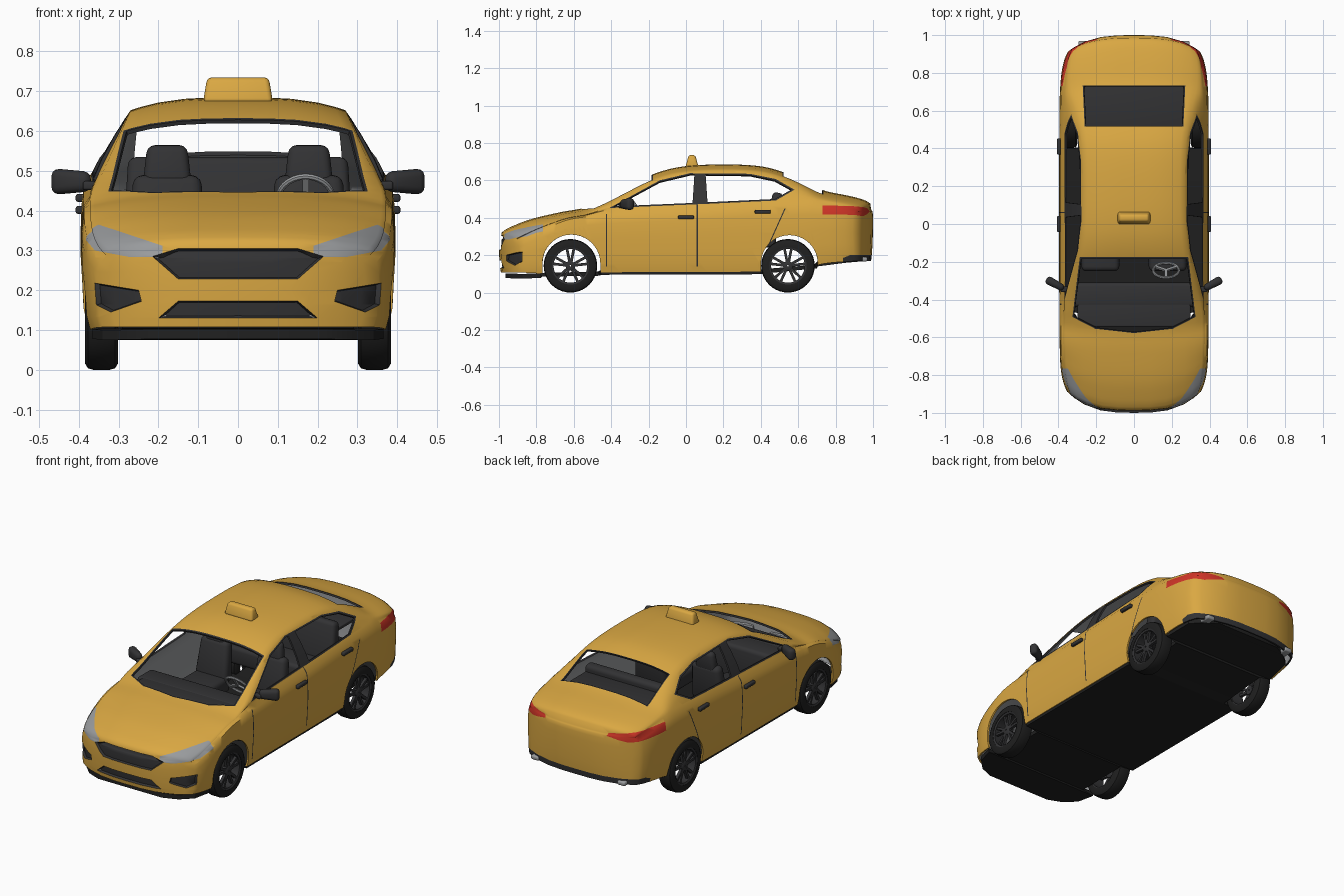
import bpy, bmesh, math
from mathutils import Vector, Matrix

if "Cube" in bpy.data.objects:
    bpy.data.objects.remove(bpy.data.objects["Cube"])

def material(name, rgb):
    m = bpy.data.materials.new(name)
    m.diffuse_color = (*rgb, 1)
    m.use_nodes = True
    m.node_tree.nodes["Principled BSDF"].inputs["Base Color"].default_value = m.diffuse_color
    return m

YELLOW = material("taxi_yellow", (0.70, 0.39, 0.055))
DARK = material("dark_grey", (0.032, 0.032, 0.034))
RED = material("lamp_red", (0.62, 0.035, 0.02))
GREY = material("light_grey", (0.32, 0.33, 0.34))
BLACK = material("black", (0.014, 0.014, 0.014))

def finish(name, bm, mats, angle=40, solid=0):
    me = bpy.data.meshes.new(name)
    bm.to_mesh(me)
    bm.free()
    for m in mats:
        me.materials.append(m)
    ob = bpy.data.objects.new(name, me)
    bpy.context.collection.objects.link(ob)
    if solid:  # thicken the sheet inward; the inside takes the last material
        mod = ob.modifiers.new("thickness", 'SOLIDIFY')
        mod.thickness, mod.offset, mod.material_offset = solid, -1, len(mats)
        dg = bpy.context.evaluated_depsgraph_get()
        ob.data = bpy.data.meshes.new_from_object(ob.evaluated_get(dg))
        ob.modifiers.clear()
    ob.data.shade_smooth()
    ob.data.set_sharp_from_angle(angle=math.radians(angle))
    return ob

def box(name, loc, size, mat, bevel=0.01, taper=(1, 1), rot=(0, 0, 0)):
    bm = bmesh.new()
    bmesh.ops.create_cube(bm, size=1)
    for v in bm.verts:
        if v.co.z > 0:
            v.co.x *= taper[0]
            v.co.y *= taper[1]
        v.co = Vector(a * b for a, b in zip(v.co, size))
    bmesh.ops.bevel(bm, geom=bm.edges[:], offset=bevel, segments=3, profile=0.5, affect='EDGES')
    ob = finish(name, bm, [mat], 60)
    ob.location, ob.rotation_euler = loc, rot
    return ob

def curve(*pts):
    """Smooth function through (y, value) keys."""
    def slope(i):
        a, b = pts[max(i - 1, 0)], pts[min(i + 1, len(pts) - 1)]
        return (b[1] - a[1]) / (b[0] - a[0])
    def f(y):
        i = 0
        while i < len(pts) - 2 and y > pts[i + 1][0]:
            i += 1
        (a, p), (b, q) = pts[i], pts[i + 1]
        d, t = b - a, (y - a) / (b - a)
        return ((2*t**3 - 3*t*t + 1) * p + (t**3 - 2*t*t + t) * d * slope(i)
                + (3*t*t - 2*t**3) * q + (t**3 - t*t) * d * slope(i + 1))
    return f

# ---- body shell: cross-sections along y, with rounded ends ----
width = curve((-1, .345), (-.95, .375), (-.85, .39), (-.6, .395), (.6, .395), (.85, .387), (.95, .37), (1, .34))
bottom = curve((-1, .108), (-.8, .1), (-.4, .108), (.4, .113), (.65, .13), (.8, .155), (1, .17))
shoulder = curve((-1, .26), (-.9, .325), (-.7, .385), (-.5, .408), (-.3, .42), (0, .435), (.4, .46),
                 (.7, .465), (.9, .445), (1, .41))
top = curve((-1, .31), (-.97, .333), (-.94, .35), (-.83, .392), (-.67, .43), (-.55, .452), (-.43, .5), (-.3, .57),
            (-.17, .635), (-.03, .672), (.18, .685), (.4, .675), (.53, .64), (.64, .59), (.74, .545),
            (.88, .515), (.96, .492), (1, .465))
crown = curve((-1, .02), (-.6, .03), (-.3, .033), (.5, .032), (.8, .03), (1, .025))
U = [.9, .75, .5, .25, 0]
SIDE = [(.955, 0), (.98, .15), (.988, .35), (1, .6), (.995, .85), (.98, 1)]

def half_section(y):
    w, zb, zs, zt = width(y), bottom(y), shoulder(y), top(y)
    k = w / .395
    ze = max(zt - crown(y), zs + .014)
    xe = (.36 - .45 * max(0, ze - .45)) * k
    pts = [(w * a, zb + (zs - zb) * t) for a, t in SIDE]
    bx, bz = .368 * k, zs + min(.028, .5 * (ze - zs))
    pts.append((bx, bz))
    for t in (.33, .67, 1):
        pts.append((bx + (xe - bx) * t + .008 * math.sin(math.pi * t), bz + (ze - bz) * t))
    return pts + [(xe * u, ze + (zt - ze) * (1 - u**3)) for u in U]

def warp(x, y, z):
    r = (abs(x) / .39) ** 3
    t = min(1, max(0, (-.45 - y) / .535 if y < 0 else (y - .5) / .485))
    return (x, y + (.13 if y < 0 else -.1) * r * t * t * (3 - 2 * t), z)

bm = bmesh.new()
NS, END, N = 10, .985, 64
rings = []
for s in range(N + 1):
    t = s / N * 2 - 1
    y = END * (.5 * t + .5 * math.sin(math.pi / 2 * t))
    h = half_section(y)
    rings.append([bm.verts.new(warp(x, y, z)) for x, z in h + [(-x, z) for x, z in h[-2::-1]]])
for a, b in zip(rings, rings[1:]):
    for i in range(len(a) - 1):
        bm.faces.new((a[i], a[i + 1], b[i + 1], b[i]))
cols = U + [-u for u in U[-2::-1]]
for ring, sg in ((rings[0], -1), (rings[-1], 1)):   # nose and tail faces
    h = half_section(sg * END)
    rows = []
    for i in range(NS - 1):
        mid = [bm.verts.new(warp(h[i][0] * u, sg * (END + .015 * math.sin(math.pi * (i + 1) / NS) * (1 - u**4)), h[i][1]))
               for u in cols]
        rows.append([ring[i]] + mid + [ring[-1 - i]])
    rows.append(ring[NS - 1:len(ring) - NS + 1])
    for a, b in zip(rows, rows[1:]):
        for i in range(len(a) - 1):
            bm.faces.new((a[i], a[i + 1], b[i + 1], b[i]))
bmesh.ops.recalc_face_normals(bm, faces=bm.faces[:])
bm.faces.ensure_lookup_table()
if max(bm.faces, key=lambda f: f.calc_center_median().z).normal.z < 0:
    bmesh.ops.reverse_faces(bm, faces=bm.faces[:])

def cut(poly, axes, keep, mat=None, extra=(), recess=0):
    """Cut a convex outline into the shell; paint the inside, or delete it if mat is None."""
    planes = [(Vector(c), Vector(n)) for c, n in extra]
    cx, cy = (sum(p[i] for p in poly) / len(poly) for i in (0, 1))
    for p, q in zip(poly, poly[1:] + poly[:1]):
        n2 = Vector((q[1] - p[1], p[0] - q[0])).normalized()
        if n2.dot(Vector((p[0] - cx, p[1] - cy))) < 0:
            n2 = -n2
        co, no = Vector(), Vector()
        for k, ax in enumerate(axes):
            co[ax], no[ax] = p[k], n2[k]
        planes.append((co, no))
    def touching():
        return [f for f in bm.faces if keep(f.calc_center_median()) and
                all(min((v.co - c).dot(n) for v in f.verts) < -1e-5 for c, n in planes)]
    for c, n in planes:
        fs = touching()
        geom = set(fs) | {e for f in fs for e in f.edges} | {v for f in fs for v in f.verts}
        bmesh.ops.bisect_plane(bm, geom=list(geom), dist=1e-5, plane_co=c, plane_no=n)
    fs = [f for f in touching() if all((f.calc_center_median() - c).dot(n) < 0 for c, n in planes)]
    if mat is None:
        bmesh.ops.delete(bm, geom=fs, context='FACES')
        return
    for f in fs:
        f.material_index = mat
    if recess:
        bmesh.ops.inset_region(bm, faces=fs, thickness=.004, depth=-recess, use_even_offset=False)

XY, XZ, YZ = (0, 1), (0, 2), (1, 2)
front, rear = (lambda c: c.y < -.6), (lambda c: c.y > .6)
# windscreen and rear window, each with a dark edge
for poly in ([(-.28, -.185), (.28, -.185), (.318, -.49), (.2, -.55), (0, -.572), (-.2, -.55), (-.318, -.49)],
             [(-.265, .73), (.265, .73), (.255, .52), (-.255, .52)]):
    my = sum(p[1] for p in poly) / len(poly)
    cut([(x * 1.025, my + (y - my) * 1.04) for x, y in poly], XY, lambda c: c.z > .38, 1)
    cut(poly, XY, lambda c: c.z > .38)
# side windows, dark pillars, door seams and wheel arches
for s in (1, -1):
    flank = lambda c: c.x * s > .2
    cut([(-.41, .452), (.13, .475), (.48, .492), (.58, .55), (.48, .607), (.34, .635), (.02, .638), (-.14, .6)], YZ, flank, 1)
    cut([(-.385, .461), (.035, .479), (.045, .63), (.02, .63), (-.14, .592)], YZ, flank)
    cut([(.115, .483), (.475, .5), (.562, .55), (.475, .599), (.34, .627), (.105, .63)], YZ, flank)
    for y0, z0, y1, z1 in ((.06, .14, .06, .47), (-.425, .14, -.425, .42), (.44, .25, .53, .45)):
        cut([(y0 - .003, z0), (y0 + .003, z0), (y1 + .003, z1), (y1 - .003, z1)], YZ, flank, 1)
    for yc, r in ((-.613, .155), (.553, .152)):
        arch = [(yc + r * math.cos(a * math.pi / 20), .155 + r * math.sin(a * math.pi / 20)) for a in range(21)]
        cut(arch + [(yc - r, .02), (yc + r, .02)], YZ, flank)
    # head lamps, fog lamp pockets, tail lamps
    m = lambda pts: [(s * x, z) for x, z in pts]
    cut(m([(.19, .283), (.27, .283), (.36, .3), (.398, .345), (.398, .372), (.35, .365), (.19, .312)]), XZ, front, 3,
        [((0, -.765, 0), (0, 1, 0))])
    cut(m([(.36, .218), (.25, .2), (.243, .172), (.32, .145), (.356, .163)]), XZ, front, 1, recess=.012)
    cut(m([(.19, .432), (.2, .448), (.4, .468), (.4, .42), (.3, .408)]), XZ, rear, 2, [((0, .73, 0), (0, -1, 0))])
# grille, lower intake, rear diffuser
cut([(-.15, .305), (.15, .305), (.215, .285), (.15, .228), (-.15, .228), (-.215, .285)], XZ, front, 1, recess=.012)
cut([(-.2, .13), (.2, .13), (.15, .173), (-.15, .173)], XZ, front, 1, recess=.012)
cut([(-.4, .1), (.4, .1), (.36, .2), (-.36, .2)], XZ, rear, 1, [((0, .84, 0), (0, -1, 0))])
finish("body_shell", bm, [YELLOW, DARK, RED, GREY], 50, .01)

# ---- flat floor ----
bm = bmesh.new()
prev = None
for y, hw, z in ((-.965, .2, .078), (-.93, .28, .076), (-.87, .34, .075), (-.775, .365, .078), (-.77, .29, .085), (-.46, .29, .09),
                 (-.455, .372, .095), (.4, .372, .098), (.405, .29, .1), (.7, .29, .13), (.705, .36, .14), (.86, .34, .16),
                 (.92, .27, .165), (.955, .2, .17)):
    row = [bm.verts.new((-hw, y, z)), bm.verts.new((hw, y, z))]
    if prev:
        bm.faces.new((prev[0], row[0], row[1], prev[1]))
    prev = row
finish("floor_pan", bm, [BLACK], 30, .025)

# ---- wheels ----
def lathe(bm, profile, mat, n=40):
    rings = [[bm.verts.new((x, r * math.cos(a * math.tau / n), r * math.sin(a * math.tau / n))) for x, r in profile]
             for a in range(n)]
    for a in range(n):
        p, q = rings[a], rings[(a + 1) % n]
        for i in range(len(profile)):
            j = (i + 1) % len(profile)
            bm.faces.new((p[i], p[j], q[j], q[i])).material_index = mat

bm = bmesh.new()
lathe(bm, [(-.042, .1), (-.042, .126), (-.034, .139), (-.02, .143), (.02, .143), (.034, .139), (.042, .126), (.042, .1)], 0)
lathe(bm, [(-.04, .1), (.04, .1), (.036, .09), (-.04, .094)], 1)
lathe(bm, [(.005, .004), (.005, .026), (.03, .026), (.034, .018), (.034, .004)], 1)
for k in range(5):
    for d in (-.2, .2):
        g = bmesh.ops.create_cube(bm, size=1, matrix=Matrix.Rotation(k * math.tau / 5 + d, 4, 'X')
                                  @ Matrix.Translation((.022, 0, .058)) @ Matrix.Diagonal((.016, .014, .08, 1)))
        for f in {f for v in g['verts'] for f in v.link_faces}:
            f.material_index = 1
bmesh.ops.recalc_face_normals(bm, faces=bm.faces[:])
wheel = finish("wheel_front_left", bm, [BLACK, DARK], 35)
wheel.location = (.343, -.618, .143)
for name, s, y in (("front_right", -1, -.618), ("rear_left", 1, .545), ("rear_right", -1, .545)):
    ob = bpy.data.objects.new("wheel_" + name, wheel.data)
    ob.location, ob.rotation_euler = (s * .343, y, .143), (0, 0, 0 if s > 0 else math.pi)
    bpy.context.collection.objects.link(ob)

# ---- roof sign ----
box("roof_sign", (0, .032, .703), (.176, .07, .064), YELLOW, .012, (.88, .5))

# ---- mirrors, handles, exhausts, front seats ----
for s, side in ((1, "left"), (-1, "right")):
    box("mirror_" + side, (s * .418, -.317, .473), (.066, .045, .105), DARK, .018, (.75, .8), (0, s * -math.pi / 2, s * .5))
    box("mirror_stalk_" + side, (s * .365, -.345, .463), (.05, .03, .022), DARK, .006)
    for end, y, z in (("front", 0, .402), ("rear", .41, .432)):
        box(f"door_handle_{end}_{side}", (s * .397, y, z), (.022, .085, .02), DARK, .006)
    box("exhaust_" + side, (s * .27, .935, .178), (.05, .07, .025), GREY, .009)
    x = s * .178
    box("seat_cushion_" + side, (x, -.1, .26), (.2, .3, .09), DARK, .025)
    box("seat_back_" + side, (x, .05, .38), (.2, .075, .22), DARK, .025, (.85, .8), (-.15, 0, 0))
    box("headrest_" + side, (x, .07, .51), (.125, .055, .11), DARK, .02, (.8, .8), (-.1, 0, 0))

# ---- rest of the interior ----
box("rear_bench", (0, .38, .29), (.58, .2, .1), DARK, .02)
box("rear_bench_back", (0, .475, .42), (.58, .07, .23), DARK, .02, (.95, .8), (-.15, 0, 0))
box("parcel_shelf", (0, .62, .485), (.54, .25, .02), DARK, .005)
box("dashboard", (0, -.375, .32), (.66, .13, .2), DARK, .02)
box("dashboard_top", (0, -.46, .403), (.6, .17, .03), DARK, .008)

# ---- steering wheel ----
bm = bmesh.new()
lathe(bm, [(.008 * math.cos(a * math.tau / 8), .068 + .008 * math.sin(a * math.tau / 8)) for a in range(8)], 0, 28)
for k in range(3):
    bmesh.ops.create_cube(bm, size=1, matrix=Matrix.Rotation(k * math.tau / 3, 4, 'X')
                          @ Matrix.Translation((0, 0, .033)) @ Matrix.Diagonal((.01, .016, .066, 1)))
bmesh.ops.recalc_face_normals(bm, faces=bm.faces[:])
sw = finish("steering_wheel", bm, [GREY])
sw.location, sw.rotation_euler = (.17, -.245, .43), (0, math.radians(-35), math.pi / 2)
